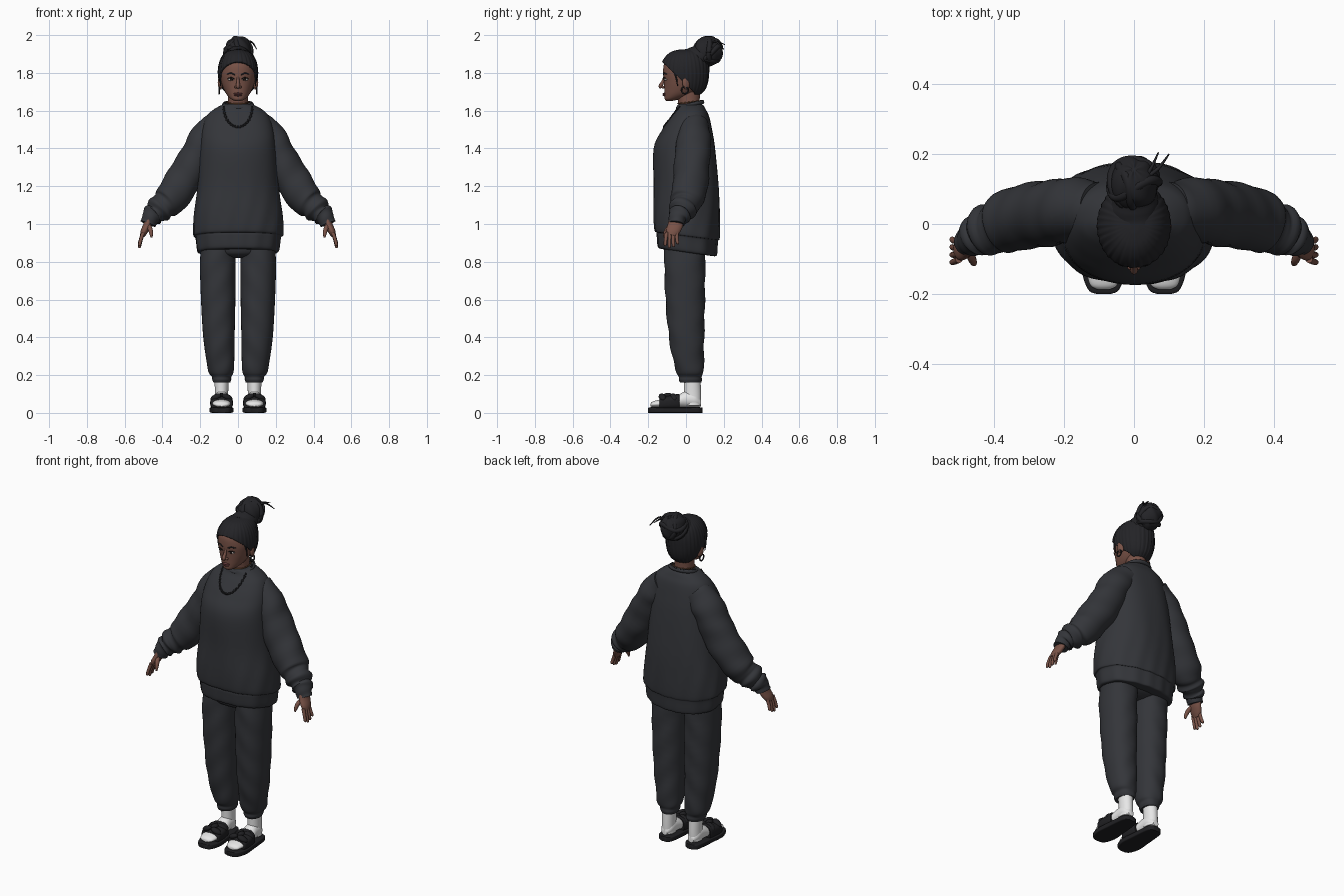
import bpy, bmesh, math
from math import sin, cos, pi, atan2
from mathutils import Vector, Matrix, Euler
from mathutils.bvhtree import BVHTree

if "Cube" in bpy.data.objects:
    bpy.data.objects.remove(bpy.data.objects["Cube"])


def material(name, r, g, b):
    m = bpy.data.materials.new(name)
    m.use_nodes = True
    m.diffuse_color = (r, g, b, 1)
    bsdf = m.node_tree.nodes["Principled BSDF"]
    bsdf.inputs["Base Color"].default_value = (r, g, b, 1)
    bsdf.inputs["Roughness"].default_value = 0.8
    return m


fabric = material("charcoal fabric", .034, .036, .042)
hair = material("black hair", .017, .017, .02)
skin = material("brown skin", .19, .085, .063)
sock = material("white sock", .8, .8, .8)
rubber = material("black rubber", .014, .014, .016)
lip = material("rose lip", .15, .05, .05)
eye_white = material("eye white", .5, .47, .45)
eye_dark = material("eye dark", .012, .008, .007)
gold = material("bronze chain", .16, .07, .03)


def finish(name, bm, mat, mirror=False, angle=50):
    bmesh.ops.recalc_face_normals(bm, faces=bm.faces[:])
    mesh = bpy.data.meshes.new(name)
    bm.to_mesh(mesh)
    bm.free()
    mesh.materials.append(mat)
    mesh.shade_smooth()
    mesh.set_sharp_from_angle(angle=math.radians(angle))
    obj = bpy.data.objects.new(name, mesh)
    bpy.context.collection.objects.link(obj)
    if mirror:
        obj.modifiers.new("mirror", 'MIRROR')
    return obj


def spline(rows, n=5):
    # Smooth curve through the given rows of numbers
    out, last = [], len(rows) - 1
    for i in range(last):
        four = [rows[max(0, min(last, i + k))] for k in (-1, 0, 1, 2)]
        for j in range(n):
            t = j / n
            out.append([.5 * (2*b + (c - a)*t + (2*a - 5*b + 4*c - d)*t*t
                              + (3*b - a - 3*c + d)*t**3) for a, b, c, d in zip(*four)])
    return out + [list(rows[-1])]


def skin_rings(name, rings, mat, mirror=False, closed=False, warp=None):
    bm = bmesh.new()
    grid = [[bm.verts.new(warp(p) if warp else p) for p in ring] for ring in rings]
    pairs = list(zip(grid, grid[1:] + grid[:1]))
    for a, b in pairs if closed else pairs[:-1]:
        for i in range(len(a)):
            k = (i + 1) % len(a)
            bm.faces.new((a[i], a[k], b[k], b[i]))
    if not closed:
        bm.faces.new(grid[0])
        bm.faces.new(grid[-1])
    return finish(name, bm, mat, mirror)


def loft(name, rows, mat, axis='z', cx=0, power=2, seg=48, **kw):
    # Rows are: position on the axis, half width, low edge, high edge
    rings = []
    for pos, w, lo, hi, *mid in spline(rows):
        ring = []
        for i in range(seg):
            c, s = cos(2*pi*i/seg), sin(2*pi*i/seg)
            x = (mid[0] if mid else cx) + w * math.copysign(abs(c)**(2/power), c)
            d = (lo + hi)/2 + (hi - lo)/2 * math.copysign(abs(s)**(2/power), s)
            ring.append(Vector((x, d, pos) if axis == 'z' else (x, pos, d)))
        rings.append(ring)
    return skin_rings(name, rings, mat, **kw)


def tube(name, rows, mat, ref='Y', flat=1, seg=12, fold=0, closed=False, **kw):
    # Rows are: x, y, z, radius
    path = rows if closed else spline(rows)
    pts, n = [Vector(p[:3]) for p in path], len(path)
    up, rings = Vector([float(a == ref) for a in 'XYZ']), []
    for i, p in enumerate(pts):
        ahead = pts[(i+1) % n] if closed else pts[min(i+1, n-1)]
        behind = pts[i-1] if closed else pts[max(i-1, 0)]
        t = (ahead - behind).normalized()
        u = t.cross(up).normalized()
        v = u.cross(t)
        ring = []
        for k in range(seg):
            a = 2*pi*k/seg
            r = path[i][3] * (1 + fold*sin(3*a + i*.55) + fold*sin(i*1.3 + a))
            ring.append(p + u*r*cos(a) + v*r*flat*sin(a))
        rings.append(ring)
    return skin_rings(name, rings, mat, closed=closed, **kw)


def ball(name, loc, size, mat, turn=(0, 0, 0), mirror=False, warp=None):
    bm = bmesh.new()
    bmesh.ops.create_uvsphere(bm, u_segments=40, v_segments=24, radius=1)
    for v in bm.verts:
        if warp:
            v.co = warp(v.co)
    bm.transform(Matrix.LocRotScale(Vector(loc), Euler(turn), Vector(size)))
    return finish(name, bm, mat, mirror)


# Sweatshirt: hem gathers, soft folds and a hem that drops at the back
def shirt_warp(v):
    a = atan2(v.y, v.x)
    low = max(0, min(1, (1.3 - v.z)/.4))
    f = 1 + .008*sin(5*a + 7*v.z) + .012*low*sin(13*a + 2*sin(9*v.z))
    return Vector((v.x*f, v.y*f, v.z - .14*v.y*low))


shirt = loft("sweatshirt_body", [
    (.85, .2, -.135, .15), (.86, .216, -.15, .162), (.92, .224, -.155, .166), (.935, .228, -.155, .168),
    (.95, .238, -.167, .176), (1.05, .234, -.172, .178), (1.2, .215, -.17, .174), (1.4, .2, -.17, .155),
    (1.5, .19, -.125, .138), (1.57, .165, -.08, .122), (1.605, .13, -.055, .105),
    (1.63, .085, -.045, .09), (1.635, .06, -.03, .075)], fabric, power=2.3, seg=96, warp=shirt_warp)
tube("sweatshirt_collar", [(.074*cos(a), .022 + .064*sin(a), 1.63 + .015*sin(a), .011)
                           for a in [2*pi*i/40 for i in range(40)]], fabric, ref='Z', closed=True)
tube("sleeves", [(.1, .04, 1.52, .08), (.165, .04, 1.455, .09), (.22, .035, 1.35, .093),
                 (.29, .025, 1.23, .094), (.36, .005, 1.13, .088), (.395, -.01, 1.095, .07),
                 (.42, -.02, 1.075, .074), (.438, -.03, 1.055, .054), (.452, -.036, 1.045, .06),
                 (.463, -.045, 1.03, .046), (.475, -.05, 1.0, .042)],
     fabric, seg=40, fold=.025, mirror=True)

# Joggers with gathered ankles
loft("trouser_legs", [
    (.93, .09, -.11, .11, .1), (.8, .094, -.115, .102, .107), (.6, .091, -.108, .1, .105),
    (.4, .083, -.09, .096, .101), (.27, .073, -.066, .094, .093), (.215, .066, -.05, .092, .09),
    (.192, .052, -.036, .086, .087), (.175, .05, -.036, .086, .086), (.16, .044, -.03, .08, .086)],
    fabric, power=2.2, mirror=True,
    warp=lambda v: v + Vector((0, .003*sin(v.z*38 + v.x*40), 0)))
loft("trouser_seat", [(.82, .05, -.06, .06), (.85, .17, -.115, .11), (.95, .19, -.12, .12)], fabric)

# Feet
FX = .087
loft("sock_ankles", [(.04, .036, -.01, .08), (.1, .035, -.01, .08), (.19, .038, -.012, .076)],
     sock, cx=FX, mirror=True)
loft("sock_feet", [(-.187, .02, .035, .05), (-.172, .04, .03, .062), (-.12, .05, .028, .075),
                   (-.05, .045, .028, .092), (0, .04, .028, .115), (.05, .036, .028, .11),
                   (.08, .018, .035, .07)], sock, axis='y', cx=FX, mirror=True)
loft("sandal_soles", [(-.2, .022, 0, .027), (-.187, .045, 0, .03), (-.13, .063, 0, .03), (-.05, .057, 0, .03),
                      (.02, .051, 0, .03), (.07, .042, 0, .03), (.087, .02, 0, .028)],
     rubber, axis='y', cx=FX, power=7, mirror=True)
loft("sandal_straps", [(-.14, .054, .015, .078), (-.13, .059, .015, .084), (-.085, .06, .015, .092),
                       (-.045, .055, .015, .1), (-.035, .05, .015, .098)],
     rubber, axis='y', cx=FX, power=2.8, mirror=True)
for side, word in ((1, "outer"), (-1, "inner")):
    for y, row in ((-.125, "front"), (-.065, "back")):
        ball(f"sandal_{word}_{row}_bow_loops", (FX + side*.03, y, .083), (.031, .019, .016), rubber,
             (0, side*.45, side*.25), True)
ball("sandal_knots", (FX, -.095, .092), (.017, .026, .014), rubber, mirror=True)

# Hands
tube("palms", [(.472, -.05, 1.02, .021), (.482, -.058, .99, .021), (.497, -.07, .96, .019),
               (.506, -.075, .938, .013)], skin, flat=1.9, seg=20, mirror=True)
for i, word in enumerate(("index", "middle", "ring", "little")):
    y, drop = -.102 + i*.018, (.055, .066, .06, .045)[i]
    tube(word + "_fingers", [(.502, y, .955, .01), (.515, y - .006 + i*.002, .94 - drop*.45, .009),
                             (.521, y - .008 + i*.004, .94 - drop*.9, .008),
                             (.521, y - .008 + i*.004, .938 - drop, .003)], skin, mirror=True)
tube("thumbs", [(.475, -.075, .995, .012), (.464, -.1, .97, .012), (.459, -.112, .945, .009),
                (.458, -.115, .928, .004)], skin, mirror=True)

# Head and neck
loft("neck", [(1.58, .062, -.035, .08), (1.63, .053, -.04, .072), (1.7, .052, -.05, .075)], skin)
loft("head", [(1.652, .018, -.105, -.07), (1.662, .038, -.113, -.03), (1.685, .06, -.114, .03),
              (1.715, .076, -.115, .07), (1.75, .088, -.117, .09), (1.8, .096, -.121, .1),
              (1.85, .088, -.115, .1), (1.89, .06, -.08, .07), (1.9, .02, -.02, .02)],
     skin, power=2.1)
tube("nose", [(0, -.112, 1.785, .006), (0, -.122, 1.755, .008), (0, -.134, 1.73, .011),
              (0, -.13, 1.72, .006)], skin, ref='X')
ball("nostrils", (.011, -.122, 1.725), (.008, .01, .007), skin, mirror=True)
ball("upper_lip", (0, -.114, 1.69), (.023, .01, .005), lip)
ball("lower_lip", (0, -.113, 1.682), (.02, .011, .006), lip)
ball("eyes", (.036, -.107, 1.766), (.017, .009, .008), eye_white, (0, 0, .25), True)
ball("irises", (.035, -.114, 1.766), (.008, .004, .007), eye_dark, (0, 0, .25), True)
tube("lashes", [(.018, -.116, 1.766, .002), (.035, -.118, 1.775, .003), (.055, -.106, 1.77, .002)],
     eye_dark, ref='Z', mirror=True)
tube("eyebrows", [(.016, -.12, 1.79, .003), (.038, -.115, 1.798, .004), (.06, -.101, 1.793, .002)],
     hair, ref='Z', mirror=True)
ball("ears", (.094, .0, 1.745), (.012, .02, .034), skin, (.15, 0, .35), True)
tube("hoop_earrings", [(.1, -.006 + .018*cos(a), 1.708 + .018*sin(a), .004)
                       for a in [2*pi*i/20 for i in range(20)]], rubber, ref='X', closed=True, mirror=True)


# Swept back hair with combed grooves, cut along the hairline
def combed(v):
    a = atan2(v.x, -v.y)
    f = 1 + .012*sin(30*a + 12*v.z) + .006*sin(53*a)
    return Vector((v.x*f, v.y*f, v.z))


cap = loft("hair_cap", [
    (1.685, .062, -.07, .075), (1.71, .083, -.1, .1), (1.75, .099, -.12, .115), (1.8, .106, -.13, .121),
    (1.85, .1, -.128, .121), (1.89, .083, -.105, .108), (1.915, .055, -.07, .08),
    (1.925, .015, -.025, .03)], hair, seg=160, warp=combed)
bm = bmesh.new()
bm.from_mesh(cap.data)
hairline = [(Vector((0, -.115, 1.848)), Vector((0, .95, 1))), (Vector((0, .02, 1.75)), Vector((0, 1, .42)))]
for point, normal in hairline:
    bmesh.ops.bisect_plane(bm, geom=bm.verts[:] + bm.edges[:] + bm.faces[:], plane_co=point, plane_no=normal)
face_area = [f for f in bm.faces
             if all((f.calc_center_median() - p).dot(n) < 0 for p, n in hairline)]
bmesh.ops.delete(bm, geom=face_area, context='FACES')
bm.to_mesh(cap.data)
bm.free()
cap.modifiers.new("thickness", 'SOLIDIFY').thickness = .012
tube("temple_strands", [(.09, -.06, 1.8, .005), (.094, -.05, 1.765, .004), (.092, -.045, 1.73, .002)],
     hair, mirror=True)

# Top bun, its wound locks and loose ends
tube("bun_base", [(0, .03, 1.86, .075), (0, .075, 1.885, .066), (0, .12, 1.92, .06)], hair, ref='X', seg=32, fold=.02)
ball("bun", (0, .118, 1.915), (.07, .078, .08), hair, (-.5, 0, 0),
     warp=lambda v: v * (1 + .035*sin(5*atan2(v.y, v.x) + 6*v.z)))
for i, (tilt, turn) in enumerate(((.3, .2), (-.6, 1.1), (1.0, 2.3))):
    spin = Euler((tilt, .5 - tilt, turn)).to_matrix()
    loop = [spin @ Vector((.064*cos(a), .068*sin(a), .02*sin(2*a))) for a in [pi*k/20 for k in range(40)]]
    tube(f"bun_lock_{i + 1}", [(p.x, p.y + .118, p.z + 1.915, .014) for p in loop], hair, ref='Z', closed=True)
for i, (x, y, z) in enumerate(((.1, .2, 1.925), (.07, .205, 1.95))):
    tube(f"loose_strand_{i + 1}", [(.03, .13, 1.955, .006), (x*.7, .16, 1.965, .005),
                                   (x, y, z, .002)], hair, ref='Z')

# Bead necklace lying on the chest, and a thin chain at the neck
surface = BVHTree.FromObject(shirt, bpy.context.evaluated_depsgraph_get())
spots = []
for i in range(33):
    t = pi*(i/32 - .5)
    x, z = .075*sin(t), 1.618 - .105*cos(t)
    hit = surface.ray_cast(Vector((x, -1, z)), Vector((0, 1, 0)))[0]
    spots.append(hit if hit else Vector((x, -.03, z)))
spots += [Vector((.073*cos(a), .02 + .07*sin(a), 1.638 + .012*sin(a))) for a in [pi*i/18 for i in range(19)]]
bm = bmesh.new()
for i, p in enumerate(spots):
    size = Vector((.008, .005, .006)) if i % 2 else Vector((.005, .005, .008))
    bmesh.ops.create_icosphere(bm, subdivisions=2, radius=1, matrix=Matrix.LocRotScale(p, None, size))
finish("bead_necklace", bm, rubber)
tube("neck_chain", [(.058*cos(a), .018 + .062*sin(a), 1.645 + .008*sin(a), .003)
                    for a in [2*pi*i/40 for i in range(40)]], gold, ref='Z', seg=8, closed=True)
